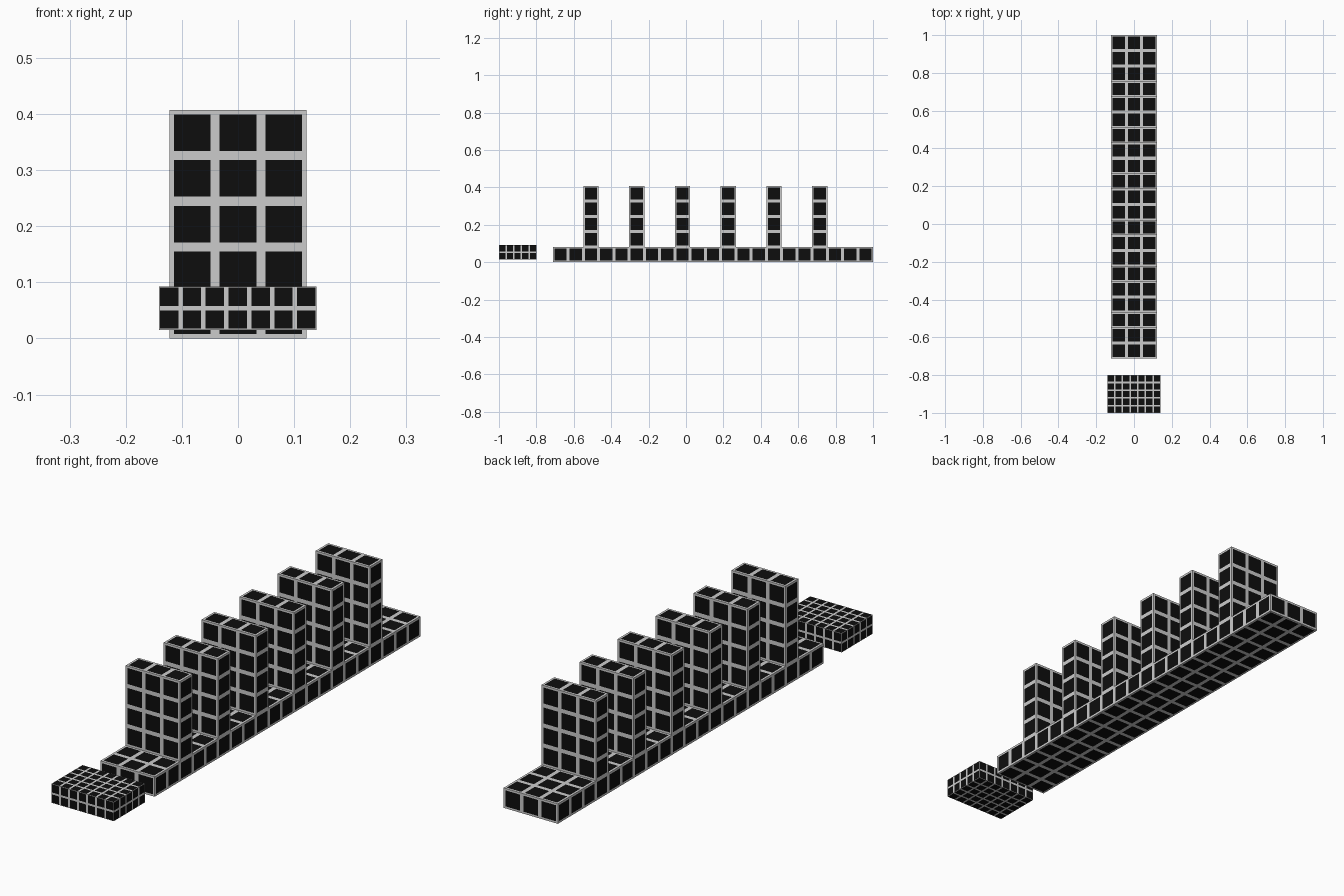
import bpy
import bmesh
from mathutils import Vector

if "Cube" in bpy.data.objects:
    bpy.data.objects.remove(bpy.data.objects["Cube"], do_unlink=True)


def make_material(name, value):
    mat = bpy.data.materials.new(name)
    mat.use_nodes = True
    color = (value, value, value, 1)
    mat.diffuse_color = color
    mat.node_tree.nodes["Principled BSDF"].inputs["Base Color"].default_value = color
    return mat


grey = make_material("light grey grid", 0.6)
black = make_material("black tile", 0.004)


def tiled_box(name, low, cells, pitch, gap, rim, open_bottom=False):
    """Box whose sides are cut into square black tiles in a grey grid."""
    low = Vector(low)
    size = Vector([n * pitch - gap + 2 * rim for n in cells])
    tile = pitch - gap
    bm = bmesh.new()
    bmesh.ops.create_cube(bm, size=1)
    for v in bm.verts:
        v.co = Vector([(c + 0.5) * s for c, s in zip(v.co, size)])

    # Cut along both edges of every tile on each axis
    for axis in range(3):
        normal = Vector([float(i == axis) for i in range(3)])
        for n in range(cells[axis]):
            for edge in (0, tile):
                bmesh.ops.bisect_plane(
                    bm, geom=bm.verts[:] + bm.edges[:] + bm.faces[:],
                    plane_co=normal * (rim + n * pitch + edge), plane_no=normal)

    # Faces inside a tile on both in-plane axes are black
    bm.normal_update()
    for f in bm.faces:
        centre = f.calc_center_median()
        across = [i for i in range(3) if abs(f.normal[i]) < 0.5]
        f.material_index = int(all(0 < (centre[i] - rim) % pitch < tile for i in across))
    if open_bottom:
        bottom = [f for f in bm.faces if f.normal.z < -0.5]
        bmesh.ops.delete(bm, geom=bottom, context="FACES")

    mesh = bpy.data.meshes.new(name)
    bm.to_mesh(mesh)
    bm.free()
    mesh.materials.append(grey)
    mesh.materials.append(black)
    obj = bpy.data.objects.new(name, mesh)
    obj.location = low
    bpy.context.collection.objects.link(obj)
    return obj


CELL = 0.0815
GAP = CELL * 0.2
LEFT = -1.5 * CELL
START = 1 - 21 * CELL

# Long base strip
tiled_box("base", (LEFT, START, 0), (3, 21, 1), CELL, GAP, GAP / 2)

# Six upright slabs, one on every third row
for i in range(6):
    y = START + (2 + 3 * i) * CELL
    tiled_box(f"slab_{i + 1}", (LEFT, y, CELL), (3, 1, 4), CELL, GAP, GAP / 2,
              open_bottom=True)

# Separate small-tiled block in front
tiled_box("front_block", (-0.141, -1, 0.0155), (7, 5, 2), CELL / 2, GAP / 2, 0.002)
